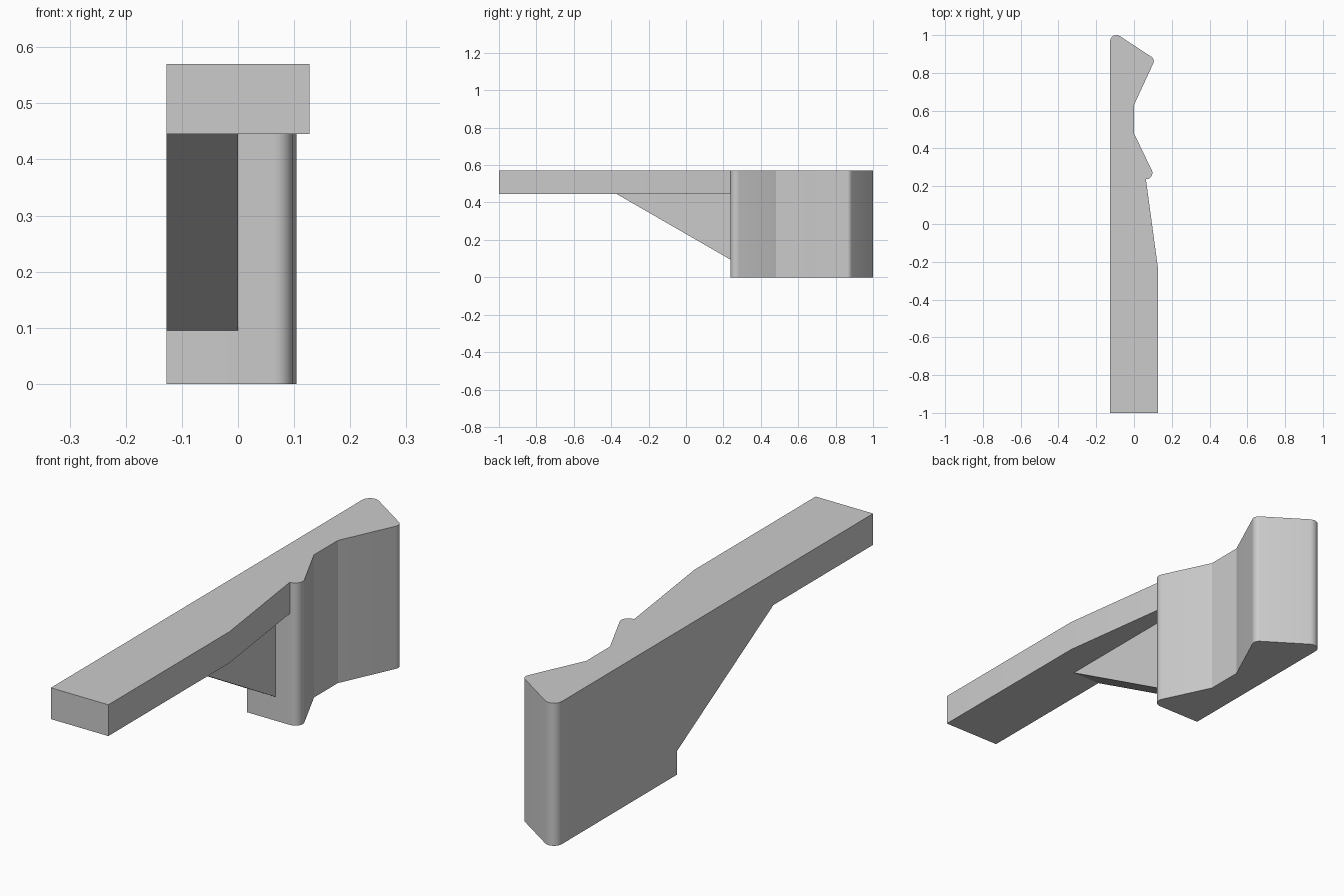
import bpy, bmesh, math
from mathutils import Vector

if "Cube" in bpy.data.objects:
    bpy.data.objects.remove(bpy.data.objects["Cube"])

LEFT = -0.127      # flat side shared by all parts
STEP_Y = 0.237     # front face of the tall block
ARM_Z, TOP = 0.445, 0.57


def rounded(points, segments=8):
    """Outline from (x, y, radius) corners; radius 0 stays sharp."""
    out = []
    n = len(points)
    for i, (x, y, r) in enumerate(points):
        p = Vector((x, y))
        if r == 0:
            out.append(p)
            continue
        a = (Vector(points[i - 1][:2]) - p).normalized()
        b = (Vector(points[(i + 1) % n][:2]) - p).normalized()
        half = a.angle(b) / 2
        centre = p + (a + b).normalized() * (r / math.sin(half))
        start = p + a * (r / math.tan(half)) - centre
        end = p + b * (r / math.tan(half)) - centre
        sweep = math.pi - 2 * half
        for k in range(segments + 1):
            t = k / segments
            out.append(centre + (start * math.sin((1 - t) * sweep)
                                 + end * math.sin(t * sweep)) / math.sin(sweep))
    return out


def extrude(name, base, offset):
    """Solid prism from a flat outline of 3D points."""
    bm = bmesh.new()
    face = bm.faces.new([bm.verts.new(p) for p in base])
    result = bmesh.ops.extrude_face_region(bm, geom=[face], use_keep_orig=True)
    verts = [g for g in result["geom"] if isinstance(g, bmesh.types.BMVert)]
    bmesh.ops.translate(bm, verts=verts, vec=offset)
    bmesh.ops.recalc_face_normals(bm, faces=bm.faces)
    mesh = bpy.data.meshes.new(name)
    bm.to_mesh(mesh)
    bm.free()
    obj = bpy.data.objects.new(name, mesh)
    bpy.context.collection.objects.link(obj)
    bpy.ops.object.select_all(action='DESELECT')
    obj.select_set(True)
    bpy.context.view_layer.objects.active = obj
    bpy.ops.object.shade_smooth_by_angle(angle=math.radians(20))
    return obj


# Tall block with a notched side and rounded lobes
block = rounded([(LEFT, STEP_Y, 0), (0.117, STEP_Y, 0.033), (0, 0.48, 0),
                 (0, 0.63, 0), (0.112, 0.872, 0.027), (LEFT, 1.029, 0.034)])
extrude("notched_block", [(p.x, p.y, 0) for p in block], (0, 0, TOP))

# Long flat arm, tapering where it meets the block
arm = [(LEFT, -1), (0.127, -1), (0.127, -0.235), (0.063, STEP_Y), (LEFT, STEP_Y)]
extrude("arm", [(x, y, ARM_Z) for x, y in arm], (0, 0, TOP - ARM_Z))

# Triangular brace under the arm
brace = [(-0.37, ARM_Z), (STEP_Y, 0.095), (STEP_Y, ARM_Z)]
extrude("brace", [(LEFT, y, z) for y, z in brace], (-LEFT, 0, 0))
